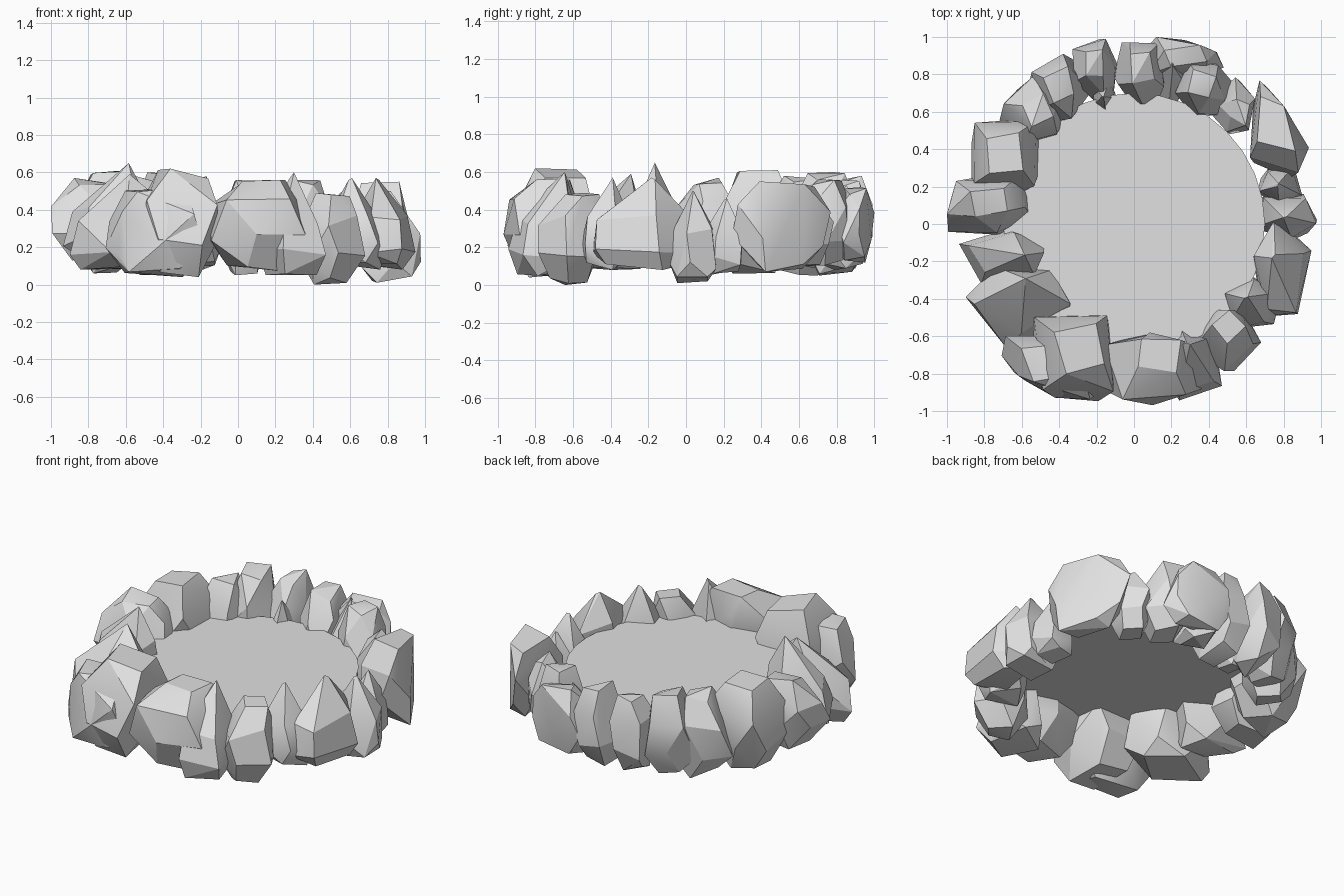
import bpy
import bmesh
import math
import random
from mathutils import Vector

default_cube = bpy.data.objects.get("Cube")
if default_cube:
    bpy.data.objects.remove(default_cube, do_unlink=True)

stone = bpy.data.materials.new("stone grey")
stone.use_nodes = True
stone.diffuse_color = (0.75, 0.75, 0.75, 1)
stone.node_tree.nodes["Principled BSDF"].inputs["Base Color"].default_value = stone.diffuse_color

# Each outline is a stack of rings: height, width, number of corners
OUTLINES = {
    "boulder": [(0, 0.55, 4), (0.3, 1, 6), (0.7, 0.95, 5), (1, 0.5, 4)],
    "spike": [(0, 0.7, 4), (0.2, 1, 5), (0.58, 0.88, 5), (1, 0.06, 2)],
    "block": [(0, 0.6, 4), (0.3, 1, 6), (0.68, 1, 4), (1, 0.6, 4)],
}
RING_RADIUS = 1.02

# Rocks in hundredths: x low, x high, y low, y high, z low, z high, peak x, peak y
BOULDERS = [
    (-33, -9, 66, 99, 6, 58, -21, 88),
    (-11, 16, 62, 97, 5, 56, 4, 84),
    (22, 54, 57, 87, 10, 56, 36, 75),
    (42, 65, 48, 79, 10, 50, 57, 62),
    (32, 68, -82, -46, 0, 49, 52, -56),
    (-18, 36, -99, -58, 7, 56, 13, -70),
    (-100, -55, -6, 25, 13, 57, -78, 12),
    (-72, -35, 40, 79, 5, 58, -52, 61),
    (-57, -24, 53, 91, 8, 60, -39, 76),
]
SPIKES = [
    (-22, -9, 56, 80, 10, 48, -16, 69),
    (10, 28, 62, 95, 8, 53, 20, 82),
    (66, 90, 8, 30, 5, 46, 78, 20),
    (66, 98, -9, 16, 1, 50, 80, 4),
    (48, 79, -56, -28, 8, 57, 60, -38),
    (10, 47, -95, -57, 5, 60, 29, -66),
    (-94, -48, -32, -3, 10, 65, -59, -17),
    (64, 95, -50, 2, 8, 57, 76, -15),
    (-90, -34, -67, -22, 8, 59, -60, -34),
]
BLOCKS = [
    (8, 48, 78, 100, 12, 52, 28, 90),
    (62, 100, 24, 78, 7, 55, 77, 54),
    (-72, -18, -97, -60, 4, 52, -43, -72),
    (-55, -11, -96, -49, 4, 62, -29, -66),
    (-87, -50, 15, 55, 6, 61, -68, 37),
]


def finish(bm, name):
    mesh = bpy.data.meshes.new(name)
    bm.to_mesh(mesh)
    bm.free()
    mesh.materials.append(stone)
    obj = bpy.data.objects.new(name, mesh)
    bpy.context.collection.objects.link(obj)
    return obj


def rock_points(kind, facing, rng):
    """Rough rings of corners, squared off and turned by the facing angle."""
    points = []
    for height, width, corners in OUTLINES[kind]:
        start = math.pi / 4 + rng.uniform(-0.3, 0.3)
        for i in range(corners):
            a = start + math.tau * (i + rng.uniform(-0.1, 0.1)) / corners
            c, s = math.cos(a), math.sin(a)
            reach = width * rng.uniform(0.9, 1.06) / (c**6 + s**6) ** (1 / 6)
            points.append(Vector((
                reach * math.cos(a + facing),
                reach * math.sin(a + facing),
                height + rng.uniform(-0.07, 0.07))))
    return points


def add_rock(kind, numbers, name, rng):
    low = Vector(numbers[0:6:2]) / 100
    high = Vector(numbers[1:6:2]) / 100
    middle = (low + high) / 2
    lean = Vector(numbers[6:]) / 100 - middle.xy
    facing = 0 if kind == "block" else math.atan2(middle.y, middle.x)
    points = rock_points(kind, facing, rng)
    # Fit the rough shape into its bounds
    for axis in range(3):
        values = [p[axis] for p in points]
        base, span = min(values), max(values) - min(values)
        for p in points:
            p[axis] = low[axis] + (p[axis] - base) / span * (high[axis] - low[axis])
    # Lean the upper part toward the peak, staying within the bounds and the ring
    for p in points:
        rise = ((p.z - low.z) / (high.z - low.z)) ** 2
        for axis in range(2):
            p[axis] = min(max(p[axis] + lean[axis] * rise, low[axis]), high[axis])
        p.xy *= min(1, RING_RADIUS / p.xy.length)
    bm = bmesh.new()
    for p in points:
        bm.verts.new(p)
    hull = bmesh.ops.convex_hull(bm, input=bm.verts[:])
    loose = {g for g in hull["geom_interior"] + hull["geom_unused"]
             if isinstance(g, bmesh.types.BMVert)}
    bmesh.ops.delete(bm, geom=list(loose), context="VERTS")
    # Merge nearly level triangles into broad chipped facets
    bmesh.ops.dissolve_limit(bm, angle_limit=math.radians(12),
                             verts=bm.verts[:], edges=bm.edges[:])
    bmesh.ops.recalc_face_normals(bm, faces=bm.faces[:])
    return finish(bm, name)


# Ring of rocks
rng = random.Random(5)
rocks = []
for kind, entries in (("boulder", BOULDERS), ("spike", SPIKES), ("block", BLOCKS)):
    for number, numbers in enumerate(entries, 1):
        rocks.append(add_rock(kind, numbers, f"{kind}_{number}", rng))

bpy.ops.object.select_all(action="DESELECT")
for rock in rocks:
    rock.select_set(True)
bpy.context.view_layer.objects.active = rocks[0]
bpy.ops.object.shade_smooth_by_angle(angle=math.radians(25))

# Flat surface held inside the ring
bm = bmesh.new()
bmesh.ops.create_circle(bm, cap_ends=True, segments=32, radius=0.7)
surface = finish(bm, "inner_surface")
surface.location.z = 0.36
